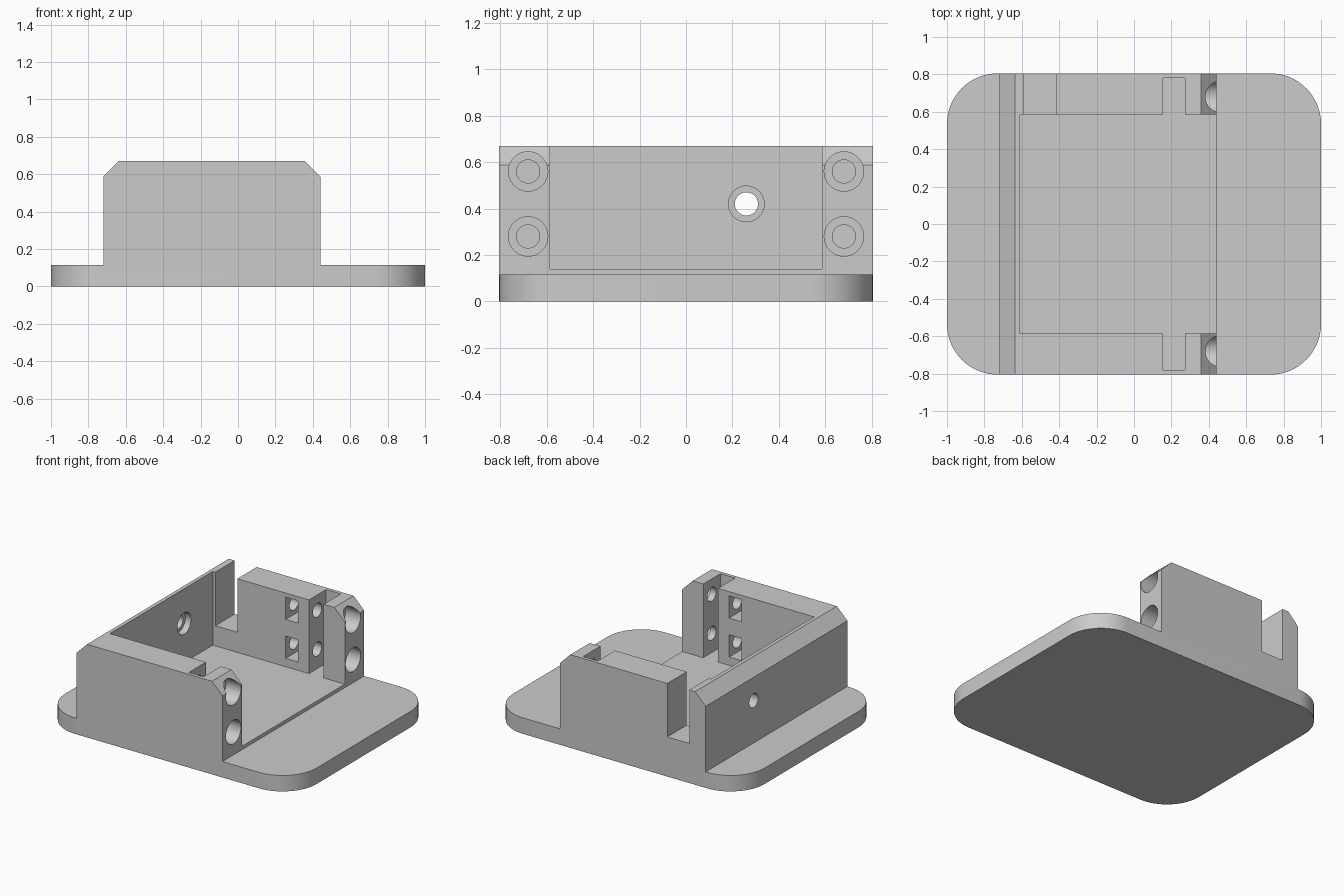
import bpy, bmesh, math
from mathutils import Matrix, Vector

default = bpy.data.objects.get("Cube")
if default:
    bpy.data.objects.remove(default, do_unlink=True)

grey = bpy.data.materials.new("plain_grey")
grey.use_nodes = True
colour = (0.6, 0.6, 0.6, 1)
grey.diffuse_color = colour
grey.node_tree.nodes["Principled BSDF"].inputs["Base Color"].default_value = colour


def add_object(name, bm):
    bmesh.ops.recalc_face_normals(bm, faces=bm.faces)
    mesh = bpy.data.meshes.new(name)
    bm.to_mesh(mesh)
    bm.free()
    mesh.materials.append(grey)
    obj = bpy.data.objects.new(name, mesh)
    bpy.context.collection.objects.link(obj)
    return obj


def prism(name, points, depth):
    """Extrude a closed outline along a vector."""
    bm = bmesh.new()
    face = bm.faces.new([bm.verts.new(p) for p in points])
    out = bmesh.ops.extrude_face_region(bm, geom=[face])
    verts = [g for g in out["geom"] if isinstance(g, bmesh.types.BMVert)]
    bmesh.ops.translate(bm, verts=verts, vec=Vector(depth))
    return add_object(name, bm)


def box(name, x0, x1, y0, y1, z0, z1):
    return prism(name, [(x0, y0, z0), (x1, y0, z0), (x1, y1, z0), (x0, y1, z0)],
                 (0, 0, z1 - z0))


def bore(name, x0, x1, y, z, radius):
    """Cylinder along x."""
    bm = bmesh.new()
    bmesh.ops.create_cone(bm, cap_ends=True, segments=40, radius1=radius,
                          radius2=radius, depth=x1 - x0,
                          matrix=Matrix.Translation(((x0 + x1) / 2, y, z))
                          @ Matrix.Rotation(math.pi / 2, 4, 'Y'))
    return add_object(name, bm)


def combine(target, tool, operation='DIFFERENCE'):
    bpy.context.view_layer.objects.active = target
    mod = target.modifiers.new("combine", 'BOOLEAN')
    mod.operation = operation
    mod.solver = 'EXACT'
    mod.object = tool
    bpy.ops.object.modifier_apply(modifier=mod.name)
    bpy.data.objects.remove(tool, do_unlink=True)


HALF_Y = 0.805
PLATE_TOP = 0.115
TOP = 0.67
CORNER = 0.27
INNER_Y = 0.585

# Base plate with rounded corners
outline = []
for quarter, (sx, sy) in enumerate([(1, 1), (-1, 1), (-1, -1), (1, -1)]):
    for step in range(17):
        a = math.pi / 2 * (quarter + step / 16)
        outline.append((sx * (1 - CORNER) + CORNER * math.cos(a),
                        sy * (HALF_Y - CORNER) + CORNER * math.sin(a), 0))
housing = prism("mounting_housing", outline, (0, 0, PLATE_TOP))

# Chamfered block standing on the plate
profile = [(-0.72, 0.05), (0.44, 0.05), (0.44, 0.587), (0.357, TOP),
           (-0.637, TOP), (-0.72, 0.587)]
block = prism("block", [(x, -HALF_Y, z) for x, z in profile], (0, 2 * HALF_Y, 0))
combine(housing, block, 'UNION')

# Open cavity, cross slots and notch in the back wall
combine(housing, box("cavity", -0.61, 0.6, -INNER_Y, INNER_Y, 0.14, 1))
combine(housing, box("slots", 0.155, 0.272, -0.78, 0.78, 0.14, 1))
combine(housing, box("notch", -0.59, -0.415, 0.5, 0.9, 0.285, 1))

# Screw holes with counterbores and nut pockets in both side walls
for side in (-1, 1):
    for z in (0.28, 0.56):
        y = side * 0.68
        ys = sorted((side * 0.5, side * 0.76))
        combine(housing, box("nut_pocket", -0.03, 0.067, *ys, z - 0.08, z + 0.08))
        combine(housing, bore("screw_hole", -0.14, 0.5, y, z, 0.05))
        combine(housing, bore("counterbore", 0.32, 0.6, y, z, 0.085))

# Cable hole through the end wall, wider on the inside
combine(housing, bore("cable_hole", -0.9, -0.5, 0.26, 0.42, 0.05))
combine(housing, bore("cable_recess", -0.655, -0.5, 0.26, 0.42, 0.077))

# Merge coplanar faces and shade
bm = bmesh.new()
bm.from_mesh(housing.data)
bmesh.ops.remove_doubles(bm, verts=bm.verts, dist=0.0001)
bmesh.ops.dissolve_limit(bm, angle_limit=0.01, verts=bm.verts, edges=bm.edges)
bm.to_mesh(housing.data)
bm.free()
bpy.ops.object.select_all(action='DESELECT')
housing.select_set(True)
bpy.context.view_layer.objects.active = housing
bpy.ops.object.shade_smooth_by_angle(angle=math.radians(30))
